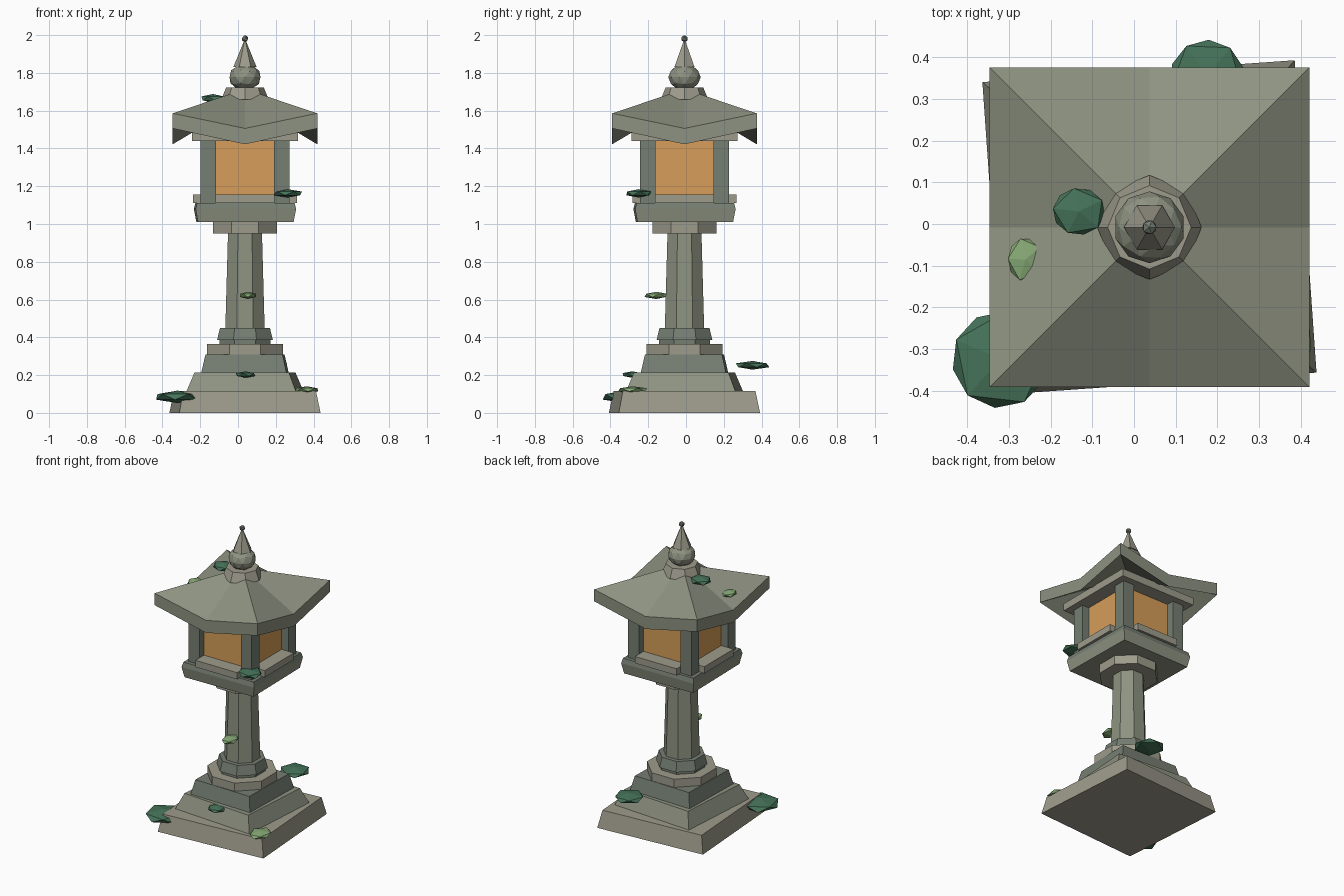
import bpy, bmesh, math
from mathutils import Matrix

if "Cube" in bpy.data.objects:
    bpy.data.objects.remove(bpy.data.objects["Cube"])

CX, CY = 0.037, -0.008  # lantern axis


def material(name, rgb):
    m = bpy.data.materials.new(name)
    m.diffuse_color = (*rgb, 1)
    m.use_nodes = True
    m.node_tree.nodes["Principled BSDF"].inputs["Base Color"].default_value = m.diffuse_color
    return m


STONE = material("stone", (0.27, 0.29, 0.22))
STONE_DARK = material("stone_dark", (0.18, 0.21, 0.17))
STONE_PALE = material("stone_pale", (0.34, 0.33, 0.26))
GLOW = material("warm_panel", (0.68, 0.34, 0.10))
MOSS = material("moss", (0.06, 0.17, 0.10))
MOSS_PALE = material("moss_pale", (0.24, 0.40, 0.18))


def finish(name, bm, mat, loc=(CX, CY, 0)):
    bmesh.ops.recalc_face_normals(bm, faces=bm.faces)
    me = bpy.data.meshes.new(name)
    bm.to_mesh(me)
    bm.free()
    me.materials.append(mat)
    ob = bpy.data.objects.new(name, me)
    ob.location = loc
    bpy.context.collection.objects.link(ob)
    return ob


def tier(name, n, z0, z1, a0, a1, mat, turn=0, flat=True):
    """n-sided tapered block; sizes are half widths across flats (or corner radii)."""
    k = 1 / math.cos(math.pi / n) if flat else 1
    bm = bmesh.new()
    bmesh.ops.create_cone(bm, cap_ends=True, segments=n, depth=z1 - z0,
                          radius1=a0 * k, radius2=a1 * k)
    spin = math.radians(turn) + (math.pi / n if flat else 0)
    bm.transform(Matrix.Translation((0, 0, (z0 + z1) / 2)) @ Matrix.Rotation(spin, 4, 'Z'))
    return finish(name, bm, mat)


def box(name, size, loc, mat, turn=0):
    bm = bmesh.new()
    bmesh.ops.create_cube(bm, size=1)
    bm.transform(Matrix.Rotation(math.radians(turn), 4, 'Z')
                 @ Matrix.Translation(loc) @ Matrix.Diagonal((*size, 1)))
    return finish(name, bm, mat)


def blob(name, loc, radii, mat, sub=1, turn=0):
    bm = bmesh.new()
    bmesh.ops.create_icosphere(bm, subdivisions=sub, radius=1)
    bm.transform(Matrix.Diagonal((*radii, 1)) @ Matrix.Rotation(turn, 4, 'Z'))
    return finish(name, bm, mat, loc)


# Stepped square base, each step slightly twisted
tier("base_step_low", 4, 0, 0.115, 0.375, 0.352, STONE_PALE, 4)
tier("base_step_mid", 4, 0.115, 0.215, 0.29, 0.25, STONE, -4)
tier("base_step_high", 4, 0.215, 0.31, 0.225, 0.204, STONE_DARK, -1.5)

# Octagonal pillar
tier("pillar_plinth", 8, 0.31, 0.365, 0.2, 0.2, STONE_PALE)
tier("pillar_neck", 8, 0.365, 0.385, 0.135, 0.135, STONE_DARK)
tier("pillar_foot", 8, 0.385, 0.45, 0.148, 0.132, STONE_DARK)
tier("pillar_shaft", 8, 0.45, 0.95, 0.104, 0.09, STONE)
tier("pillar_capital", 8, 0.95, 1.01, 0.17, 0.17, STONE_PALE)

# Platform under the light chamber
tier("platform", 4, 1.01, 1.08, 0.253, 0.266, STONE, 1)
tier("platform_top", 4, 1.08, 1.112, 0.266, 0.258, STONE_DARK, 1)

# Light chamber: glowing core, corner posts, sills and lintel
box("light_panels", (0.37, 0.37, 0.34), (0, 0, 1.29), GLOW)
for i, (sx, sy) in enumerate([(1, 1), (1, -1), (-1, 1), (-1, -1)]):
    box(f"corner_post_{i}", (0.081, 0.081, 0.36), (sx * 0.195, sy * 0.195, 1.285), STONE_DARK)
for i in range(4):
    box(f"sill_{i}", (0.31, 0.10, 0.045), (0, -0.226, 1.133), STONE_PALE, 90 * i)
box("lintel", (0.56, 0.56, 0.05), (0, 0, 1.465), STONE_PALE)

# Roof with upturned corners: eight facets above and below, fascia between
bm = bmesh.new()
H = 0.383
rim = [(1, 0), (1, 1), (0, 1), (-1, 1), (-1, 0), (-1, -1), (0, -1), (1, -1)]
top = [bm.verts.new((x * H, y * H, 1.586 if x * y else 1.506)) for x, y in rim]
low = [bm.verts.new((x * H, y * H, 1.506 if x * y else 1.422)) for x, y in rim]
apex_top = bm.verts.new((0, 0, 1.714))
apex_low = bm.verts.new((0, 0, 1.65))
for i in range(8):
    j = (i + 1) % 8
    bm.faces.new((top[i], top[j], apex_top))
    bm.faces.new((low[j], low[i], apex_low))
    bm.faces.new((low[i], low[j], top[j], top[i]))
finish("roof", bm, STONE)

# Finial: collar, ball, spike and bead
tier("finial_collar", 8, 1.66, 1.722, 0.125, 0.1, STONE_PALE, flat=False)
blob("finial_ball", (CX, CY, 1.777), (0.086, 0.086, 0.07), STONE, 2)
tier("finial_spike", 6, 1.832, 1.972, 0.061, 0.004, STONE_PALE, 90, flat=False)
blob("finial_bead", (CX, CY, 1.981), (0.019, 0.019, 0.019), STONE_DARK)

# Moss clumps: location, radii, material, spin
clumps = [
    ((-0.32, -0.325, 0.085), (0.13, 0.13, 0.033), MOSS, 0.2),
    ((0.175, 0.352, 0.252), (0.1, 0.1, 0.023), MOSS, 0.9),
    ((0.365, -0.283, 0.122), (0.068, 0.086, 0.019), MOSS_PALE, 0.4),
    ((0.04, -0.285, 0.203), (0.058, 0.058, 0.017), MOSS, 0.7),
    ((0.053, -0.158, 0.622), (0.05, 0.07, 0.019), MOSS_PALE, 0.3),
    ((0.265, -0.25, 1.162), (0.083, 0.075, 0.022), MOSS, 0.1),
    ((-0.132, 0.03, 1.665), (0.07, 0.063, 0.023), MOSS, 0.5),
    ((-0.26, -0.085, 1.568), (0.047, 0.058, 0.018), MOSS_PALE, 0.6),
]
for i, (loc, radii, mat, turn) in enumerate(clumps):
    blob(f"moss_clump_{i}", loc, radii, mat, 1, turn)
